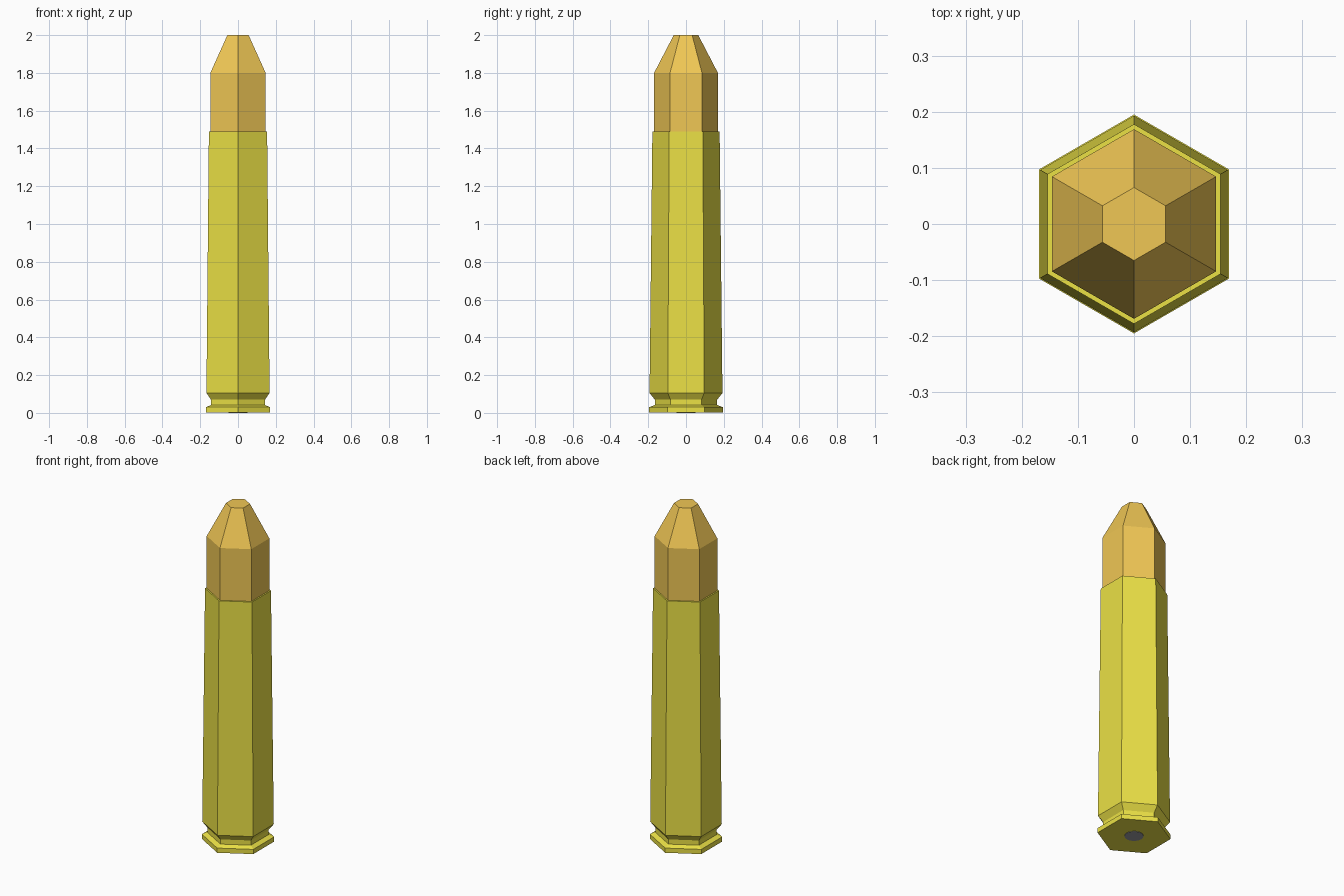
import bpy, bmesh, math

if "Cube" in bpy.data.objects:
    bpy.data.objects.remove(bpy.data.objects["Cube"])


def material(name, color):
    m = bpy.data.materials.new(name)
    m.diffuse_color = (*color, 1)
    m.use_nodes = True
    m.node_tree.nodes["Principled BSDF"].inputs["Base Color"].default_value = m.diffuse_color
    return m


def lathe(name, profile, sides, mat, cap_bottom=True, cap_top=True):
    """Stack polygon rings from (radius, z) pairs, corners on the y axis."""
    bm = bmesh.new()
    rings = []
    for r, z in profile:
        angles = [math.pi / 2 + 2 * math.pi * i / sides for i in range(sides)]
        rings.append([bm.verts.new((r * math.cos(a), r * math.sin(a), z)) for a in angles])
    for low, high in zip(rings, rings[1:]):
        for i in range(sides):
            j = (i + 1) % sides
            bm.faces.new((low[i], low[j], high[j], high[i]))
    if cap_bottom:
        bm.faces.new(rings[0][::-1])
    if cap_top:
        bm.faces.new(rings[-1])
    mesh = bpy.data.meshes.new(name)
    bm.to_mesh(mesh)
    bm.free()
    mesh.materials.append(mat)
    obj = bpy.data.objects.new(name, mesh)
    bpy.context.collection.objects.link(obj)
    return obj


brass = material("brass", (0.83, 0.75, 0.06))
copper = material("copper", (0.87, 0.57, 0.09))
steel = material("steel", (0.33, 0.33, 0.35))

# Case: rim, extraction groove, tapered body and flat mouth lip
lathe("case", [(0.195, 0.002), (0.195, 0.03), (0.165, 0.042), (0.165, 0.07),
               (0.193, 0.105), (0.178, 1.49), (0.169, 1.49)], 6, brass, cap_top=False)

# Bullet: straight shank and tapered nose with a flat tip
lathe("bullet", [(0.169, 1.49), (0.169, 1.80), (0.065, 2.0)], 6, copper, cap_bottom=False)

# Primer: round disc in the base
lathe("primer", [(0.05, 0.0), (0.05, 0.004)], 24, steel)
